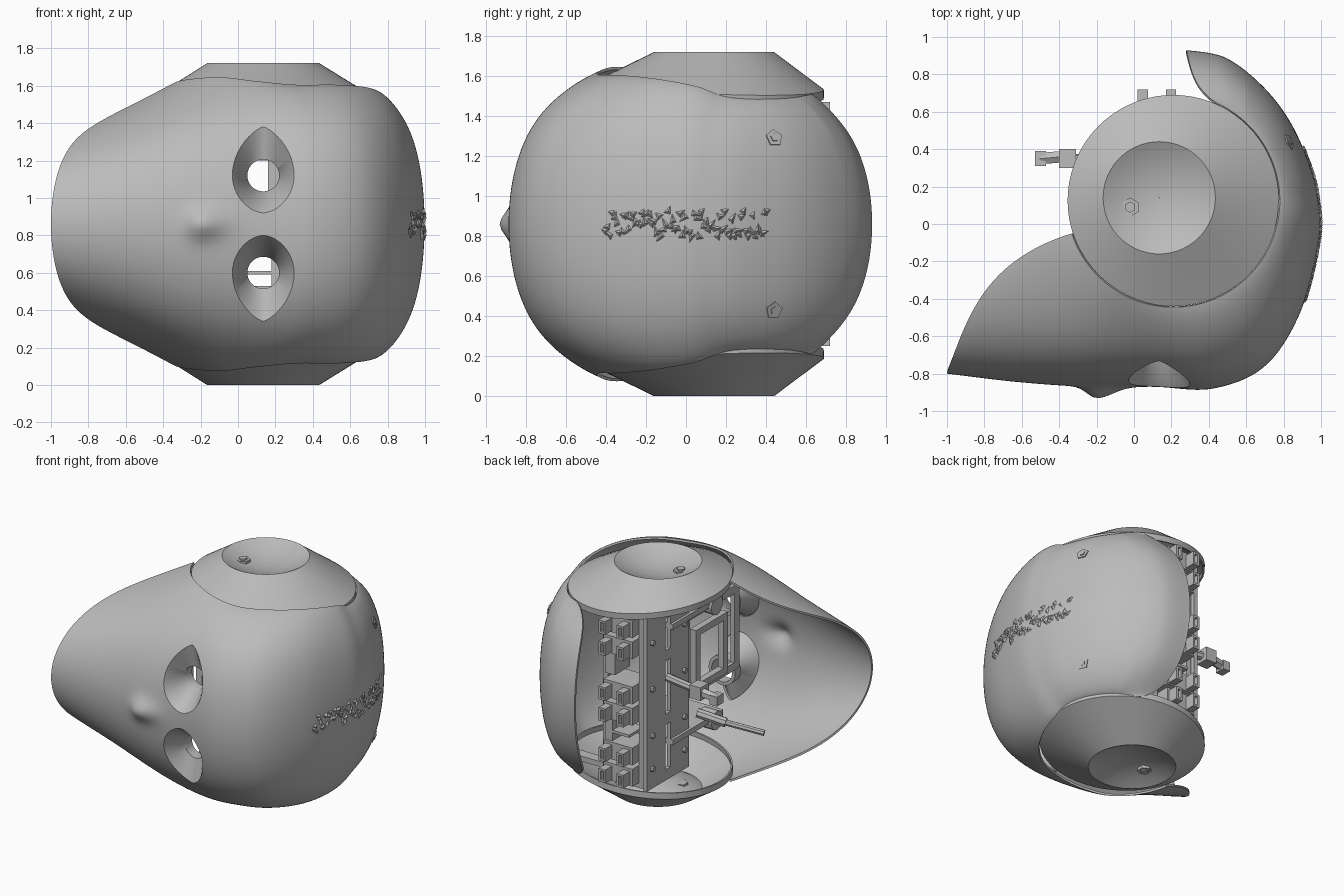
import bpy, bmesh, math, random
from mathutils import Vector, Matrix
from mathutils.bvhtree import BVHTree

random.seed(4)
if "Cube" in bpy.data.objects:
    bpy.data.objects.remove(bpy.data.objects["Cube"], do_unlink=True)

MID = 0.86
grey = bpy.data.materials.new("plain grey")
grey.use_nodes = True
grey.diffuse_color = (0.5, 0.5, 0.5, 1)
grey.node_tree.nodes["Principled BSDF"].inputs["Base Color"].default_value = (0.5, 0.5, 0.5, 1)


def finish(name, bm, smooth=True, thick=0):
    me = bpy.data.meshes.new(name)
    bm.to_mesh(me)
    bm.free()
    ob = bpy.data.objects.new(name, me)
    bpy.context.collection.objects.link(ob)
    me.materials.append(grey)
    bpy.ops.object.select_all(action="DESELECT")
    ob.select_set(True)
    bpy.context.view_layer.objects.active = ob
    if thick:
        mod = ob.modifiers.new("thickness", "SOLIDIFY")
        mod.thickness = thick
        mod.offset = -1
        bpy.ops.object.modifier_apply(modifier=mod.name)
    if smooth:
        bpy.ops.object.shade_smooth_by_angle(angle=math.radians(35))
    return ob


def loft(rows, closed=False):
    """Skin a list of equally long point rows."""
    bm = bmesh.new()
    grid = [[bm.verts.new(p) for p in row] for row in rows]
    n = len(rows[0])
    for a, b in zip(grid, grid[1:]):
        for i in range(n if closed else n - 1):
            j = (i + 1) % n
            bm.faces.new((a[i], b[i], b[j], a[j]))
    return bm


def spline(pts, s):
    """Smooth curve through control rows, s from 0 to 1."""
    k = min(int(s * (len(pts) - 1)), len(pts) - 2)
    f = s * (len(pts) - 1) - k
    p0, p1, p2, p3 = (pts[max(0, min(len(pts) - 1, k + d))] for d in (-1, 0, 1, 2))
    return [b + 0.5 * f * (c - a + f * (2*a - 5*b + 4*c - d + f * (3*(b - c) + d - a)))
            for a, b, c, d in zip(p0, p1, p2, p3)]


def add_box(bm, lo, hi):
    lo, hi = Vector(lo), Vector(hi)
    m = Matrix.Translation((lo + hi) / 2) @ Matrix.Diagonal((*(hi - lo), 1))
    bmesh.ops.create_cube(bm, size=1, matrix=m)


def add_frame(bm, axis, lo, hi, w):
    """Rectangular frame, open along the given axis."""
    a, b = [i for i in range(3) if i != axis]
    for k, o in ((a, b), (b, a)):
        for side in (0, 1):
            l, h = list(lo), list(hi)
            if side:
                l[k] = hi[k] - w
            else:
                h[k] = lo[k] + w
            if k == b:
                l[o] += w
                h[o] -= w
            add_box(bm, l, h)


def add_rod(bm, p, q, r, n=12):
    p, q = Vector(p), Vector(q)
    rot = (q - p).to_track_quat("Z", "Y").to_matrix().to_4x4()
    bmesh.ops.create_cone(bm, segments=n, radius1=r, radius2=r, depth=(q - p).length,
                          cap_ends=True, matrix=Matrix.Translation((p + q) / 2) @ rot)


# Head shell: midline outline x, y, then rim angle and rim height at the ear
outline = [(-1, -.8, 198, 1.62), (-.62, -.845, 215, 1.635), (-.25, -.87, 238, 1.645),
           (.1, -.87, 258, 1.625), (.42, -.88, 280, 1.605), (.7, -.76, 303, 1.605),
           (.89, -.47, 328, 1.59), (.99, -.08, 352, 1.55), (.985, .13, 366, 1.5),
           (.94, .315, 379, 1.485), (.83, .555, 392, 1.485), (.68, .745, 404, 1.49),
           (.487, .89, 414, 1.5), (.28, .93, 422, 1.51)]
rows = []
NS, NT = 150, 80
for i in range(NS + 1):
    s = i / NS
    px, py, ang, ze = spline(outline, s)
    ex = .21 + .57 * math.cos(math.radians(ang))
    ey = .125 + .57 * math.sin(math.radians(ang))
    fade = max(0, 1 - s * 3) ** 2
    chin, back = fade * .145, max(0, s * 8 - 7) * .05
    row = []
    for j in range(NT + 1):
        t = math.pi * (j / NT - .5)
        c = max(0, math.cos(t))
        bulge = math.sin(math.pi * c ** .9)
        x = ex + (px - ex) * c - bulge * (.75 * chin + .8 * back)
        y = ey + (py - ey) * c + bulge * (.66 * chin - .57 * back)
        taper = 1 - .05 * math.sin(math.pi * c) - .16 * fade * (1 - (1 - c) ** 4)
        z = MID + (ze - MID) * math.sin(t) * taper
        if y < -.5:  # nose
            wide = .07 if x < -.2 else .12
            y -= .06 * math.exp(-((z - MID) / .075) ** 2 - ((x + .2) / wide) ** 2)
        row.append((x, y, z))
    rows.append(row)
shell_bm = loft(rows)
shell_bm.normal_update()
surface = BVHTree.FromBMesh(shell_bm)
shell = finish("head_shell", shell_bm, thick=.015)


def eye_point(k, side, n=48):
    a = 2 * math.pi * k / n
    up, c = math.sin(a), math.cos(a)
    x = .135 + .165 * math.copysign(abs(c) ** (1.5 if up > 0 else 1.15), c)
    return x, MID + side * (.26 + up * (.26 if up > 0 else .2))


# Eyes: almond openings with a conical socket and a tube behind
for side, label in ((1, "upper"), (-1, "lower")):
    pts = [eye_point(k, side) for k in range(48)]
    cut_bm = loft([[(x, y, z) for x, z in pts] for y in (-1.1, -.45)], closed=True)
    bmesh.ops.holes_fill(cut_bm, edges=cut_bm.edges[:])
    bmesh.ops.recalc_face_normals(cut_bm, faces=cut_bm.faces[:])
    cutter = finish("eye_cutter", cut_bm, smooth=False)
    cutter.hide_render = True
    bpy.context.view_layer.objects.active = shell
    mod = shell.modifiers.new("eye", "BOOLEAN")
    mod.operation = "DIFFERENCE"
    mod.solver = "EXACT"
    mod.object = cutter
    bpy.ops.object.modifier_apply(modifier=mod.name)
    bpy.data.objects.remove(cutter, do_unlink=True)
    outer = []
    for x, z in pts:
        hit = surface.ray_cast(Vector((x, -2, z)), Vector((0, 1, 0)))[0]
        outer.append((x, hit.y, z))

    def ring(r, y):
        return [(.135 + r * math.cos(math.tau * k / 48), y,
                 MID + side * (.26 + r * math.sin(math.tau * k / 48))) for k in range(48)]
    bm = loft([outer, ring(.085, -.7), ring(.085, -.62), ring(.11, -.62), ring(.11, -.69)], closed=True)
    bmesh.ops.recalc_face_normals(bm, faces=bm.faces[:])
    finish(label + "_eye_socket", bm)

# Ears: shallow dishes on tilted cones with a short lip, mirrored top and bottom
for side, label in ((1, "left"), (-1, "right")):
    rows = [(max(.002, .3 * k / 8), 1.72 - .08 * (1 - (k / 8) ** 2), 0) for k in range(9)]
    rows += [(.3, 1.72, f) for f in (.25, .5, .75, 1)] + [(.298, 1.675, 1)]
    pts = []
    for r, z0, f in rows:
        line = []
        for k in range(72):
            a = math.tau * k / 72
            c, s = math.cos(a), math.sin(a)
            x = .135 + .075 * f + (r + .265 * f) * c
            y = .14 - .015 * f + (r + .265 * f) * s
            z = z0 - f * (.165 + .045 * c + .025 * s)
            line.append((x, y, MID + side * (z - MID)))
        pts.append(line)
    bm = loft(pts, closed=True)
    bmesh.ops.recalc_face_normals(bm, faces=bm.faces[:])
    if sum(f.normal.z for f in bm.faces) * side < 0:
        bmesh.ops.reverse_faces(bm, faces=bm.faces[:])
    finish(label + "_ear", bm, thick=.012)
    bm = bmesh.new()
    for r, h in ((.05, 1.675), (.03, 1.685)):
        add_rod(bm, (-.02, .09, MID + side * .79), (-.02, .09, MID + side * (h - MID)), r, 6)
    finish(label + "_ear_nut", bm, smooth=False)

# Crest: broken shards along the crown, plus pentagon bolts
bm = bmesh.new()
for k in range(70):
    y, z = -.4 + .8 * k / 69, MID + random.uniform(-.065, .065)
    hit, nor, _, _ = surface.ray_cast(Vector((2, y, z)), Vector((-1, 0, 0)))
    a = random.uniform(0, math.tau)
    base = [hit + Vector((0, r * math.cos(a + d), r * math.sin(a + d))) - nor * .003
            for d, r in ((0, .04), (2.2, .026), (4.1, .026))]
    vs = [bm.verts.new(p) for p in base + [hit + nor * .012]]
    for f in ((0, 1, 3), (1, 2, 3), (2, 0, 3)):
        bm.faces.new([vs[i] for i in f])
bmesh.ops.recalc_face_normals(bm, faces=bm.faces[:])
finish("crown_shards", bm, smooth=False)
bm = bmesh.new()
for z in (MID - .43, MID + .43):
    hit, nor, _, _ = surface.ray_cast(Vector((2, .44, z)), Vector((-1, 0, 0)))
    add_rod(bm, hit - nor * .03, hit + nor * .006, .045, 5)
    add_rod(bm, hit, hit + nor * .012, .022, 5)
finish("crown_bolts", bm, smooth=False)

# Inner frame: slotted spine plate, square bracket and cross bars
bm = bmesh.new()
for y in (.08, .36):
    add_box(bm, (-.08, y, .2), (-.05, y + .22, 1.5))
for z in (.2, .62, 1.1, 1.42):
    add_box(bm, (-.08, .3, z), (-.05, .36, z + .08))
for y in (.14, .52):
    for z in (.35, .6, .95, 1.3):
        add_rod(bm, (-.1, y, z), (-.05, y, z), .02, 8)
add_frame(bm, 0, (-.14, -.3, .78), (-.09, .08, 1.24), .05)
add_frame(bm, 0, (-.06, -.55, .7), (-.03, .1, 1.34), .06)
for z in (.45, 1.32):
    add_box(bm, (-.1, -.3, z), (.35, .3, z + .04))
    add_rod(bm, (-.12, -.2, z), (.0, -.2, z), .07)
for z in (.26, 1.42):
    add_box(bm, (.24, .46, z), (.6, .54, z + .04))
finish("inner_frame", bm, smooth=False)

# Servo stack at the back
bm = bmesh.new()
for z in (.24, .4, .7, .86, 1.2, 1.36):
    add_box(bm, (.0, .42, z), (.24, .64, z + .13))
    for x in (.02, .17):
        add_frame(bm, 1, (x, .62, z + .01), (x + .055, .72, z + .11), .016)
add_frame(bm, 1, (-.04, .5, .2), (.3, .56, 1.5), .04)
add_box(bm, (.16, .44, 1.03), (.24, .62, 1.2))
add_box(bm, (.04, .44, .59), (.2, .62, .61))
add_box(bm, (.18, .44, .53), (.24, .62, .7))
finish("servo_stack", bm, smooth=False)

# Neck linkage and jaw lever
bm = bmesh.new()
add_rod(bm, (-.06, .3, .95), (-.34, .35, .95), .03, 8)
add_box(bm, (-.4, .3, .9), (-.31, .4, 1.0))
add_rod(bm, (-.38, .36, .95), (-.5, .35, .93), .035, 6)
add_box(bm, (-.53, .31, .89), (-.47, .39, .96))
add_rod(bm, (-.06, -.05, .55), (-.25, -.12, .5), .035, 8)
add_rod(bm, (-.2, -.1, .51), (-.5, -.22, .45), .022, 8)
finish("linkage", bm, smooth=False)
